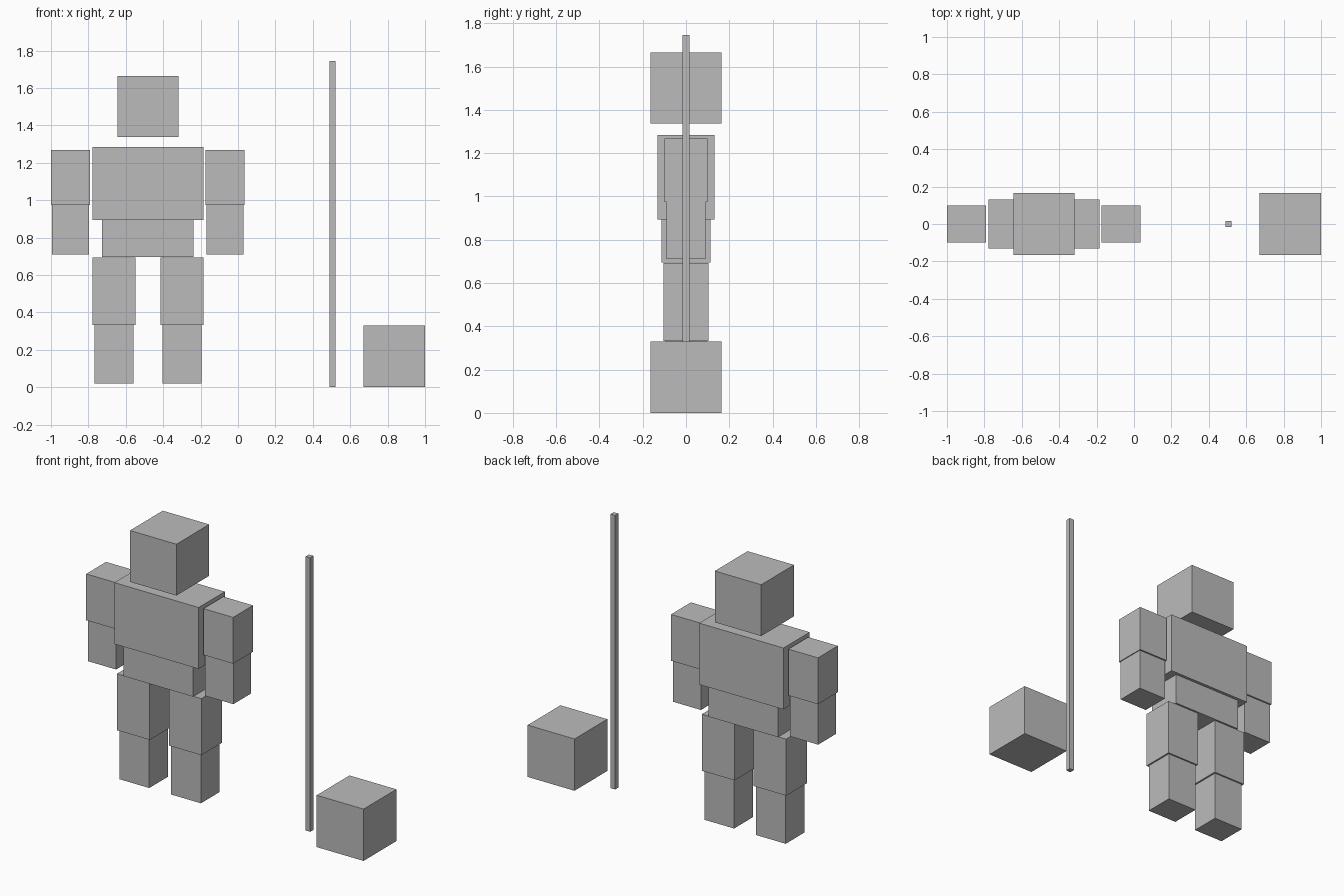
import bpy

default = bpy.data.objects.get("Cube")
if default:
    bpy.data.objects.remove(default, do_unlink=True)

# Single grey material
grey = bpy.data.materials.new("plain_grey")
grey.use_nodes = True
colour = (0.5, 0.5, 0.5, 1)
grey.diffuse_color = colour
grey.node_tree.nodes["Principled BSDF"].inputs["Base Color"].default_value = colour


def box(name, x, bottom, top, width, depth):
    """Flat-faced box centred on y = 0."""
    bpy.ops.mesh.primitive_cube_add(size=1, location=(x, 0, (bottom + top) / 2))
    part = bpy.context.object
    part.name = part.data.name = name
    part.scale = (width, depth, top - bottom)
    bpy.ops.object.transform_apply(location=False, rotation=False, scale=True)
    part.data.materials.append(grey)


# Figure: head and body
BODY_X = -0.482
box("head", BODY_X, 1.337, 1.664, 0.327, 0.33)
box("chest", BODY_X, 0.893, 1.284, 0.594, 0.264)
box("abdomen", BODY_X, 0.695, 0.893, 0.488, 0.226)

# Figure: mirrored limbs
for side, sign in (("right", -1), ("left", 1)):
    arm_x = BODY_X + sign * 0.413
    leg_x = BODY_X + sign * 0.182
    box(side + "_upper_arm", arm_x, 0.973, 1.268, 0.209, 0.2)
    box(side + "_forearm", arm_x, 0.71, 0.973, 0.198, 0.18)
    box(side + "_thigh", leg_x, 0.333, 0.693, 0.23, 0.208)
    box(side + "_shin", leg_x, 0.02, 0.333, 0.209, 0.188)

# Separate pole and block beside the figure
box("pole", 0.504, 0, 1.745, 0.032, 0.032)
box("block", 0.835, 0, 0.33, 0.33, 0.33)
